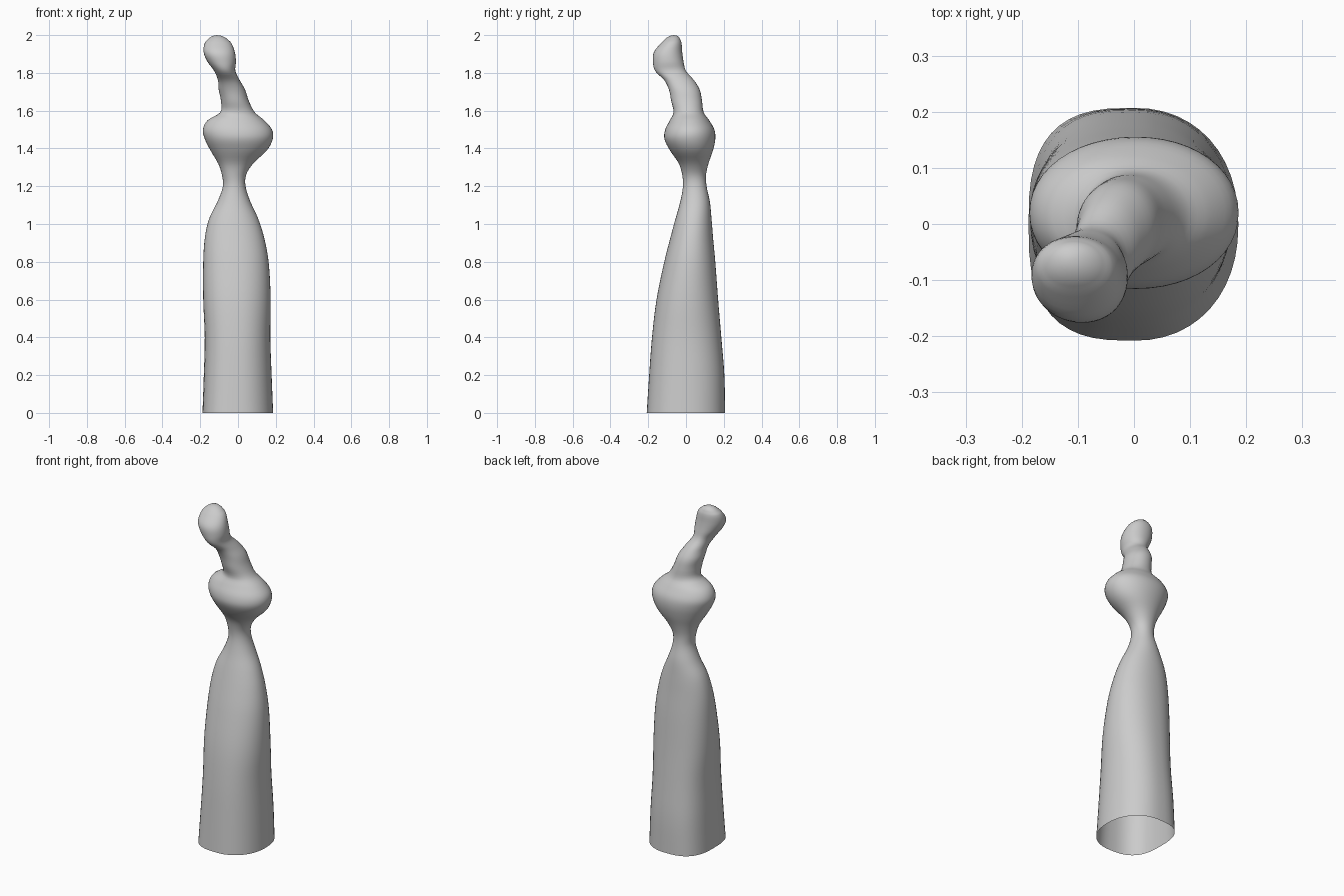
import bpy, bmesh
from math import sin, cos, pi

# z, left, right, front, back extents of the figure at each height
rows = [
    (0.0, -.188, .186, -.208, .207),
    (0.2, -.181, .178, -.195, .203),
    (0.4, -.176, .171, -.180, .187),
    (0.6, -.184, .173, -.156, .170),
    (0.8, -.184, .162, -.115, .155),
    (0.93, -.175, .138, -.082, .143),
    (1.03, -.152, .106, -.055, .135),
    (1.12, -.108, .065, -.030, .126),
    (1.2, -.080, .040, -.016, .109),
    (1.26, -.085, .043, -.020, .106),
    (1.32, -.105, .080, -.038, .119),
    (1.39, -.146, .153, -.085, .143),
    (1.45, -.176, .184, -.114, .155),
    (1.5, -.186, .180, -.110, .150),
    (1.55, -.160, .138, -.085, .122),
    (1.59, -.095, .090, -.066, .094),
    (1.65, -.090, .058, -.078, .085),
    (1.71, -.102, .038, -.090, .073),
    (1.76, -.106, .010, -.114, .043),
    (1.81, -.126, -.014, -.163, .000),
    (1.86, -.162, -.011, -.175, -.013),
    (1.91, -.182, -.017, -.170, -.020),
    (1.96, -.175, -.037, -.130, -.024),
    (1.985, -.152, -.064, -.104, -.034),
]
SIDES, STEPS = 48, 4


def blend(a, b, c, d, t):
    # Catmull-Rom between rows b and c, allowing for uneven heights
    h = c[0] - b[0]
    out = [b[0] + h * t]
    for i in range(1, 5):
        m0 = (c[i] - a[i]) / (c[0] - a[0]) * h
        m1 = (d[i] - b[i]) / (d[0] - b[0]) * h
        out.append((2*t**3 - 3*t*t + 1) * b[i] + (t**3 - 2*t*t + t) * m0
                   + (3*t*t - 2*t**3) * c[i] + (t**3 - t*t) * m1)
    return out


def ring(bm, row):
    # rounded section, slightly squarer on the skirt's left side
    z, l, r, f, b = row
    skirt = max(0, 1 - z / 1.1)
    verts = []
    for i in range(SIDES):
        c, s = cos(2 * pi * i / SIDES), sin(2 * pi * i / SIDES)
        n = 2.08 + (0.75 if c < 0 else 0.1) * skirt
        x = abs(c) ** (2 / n) * (1 if c > 0 else -1)
        y = abs(s) ** (2 / n) * (1 if s > 0 else -1)
        verts.append(bm.verts.new(((l + r) / 2 + x * (r - l) / 2,
                                   (f + b) / 2 + y * (b - f) / 2, z)))
    return verts


# skirt, torso, neck and head as one flowing loft, open underneath
bm = bmesh.new()
sections = []
for k in range(len(rows) - 1):
    a, d = rows[max(k - 1, 0)], rows[min(k + 2, len(rows) - 1)]
    sections += [blend(a, rows[k], rows[k + 1], d, j / STEPS) for j in range(STEPS)]
sections += [rows[-1], (1.996, -.134, -.086, -.086, -.045)]
rings = [ring(bm, s) for s in sections]
for lo, hi in zip(rings, rings[1:]):
    for i in range(SIDES):
        j = (i + 1) % SIDES
        bm.faces.new((lo[i], lo[j], hi[j], hi[i]))
tip = bm.verts.new((-.112, -.065, 2.0))
for i in range(SIDES):
    bm.faces.new((rings[-1][i], rings[-1][(i + 1) % SIDES], tip))
for face in bm.faces:
    face.smooth = True
mesh = bpy.data.meshes.new("figure_sculpture")
bm.to_mesh(mesh)
bm.free()
bpy.context.collection.objects.link(bpy.data.objects.new("figure_sculpture", mesh))
